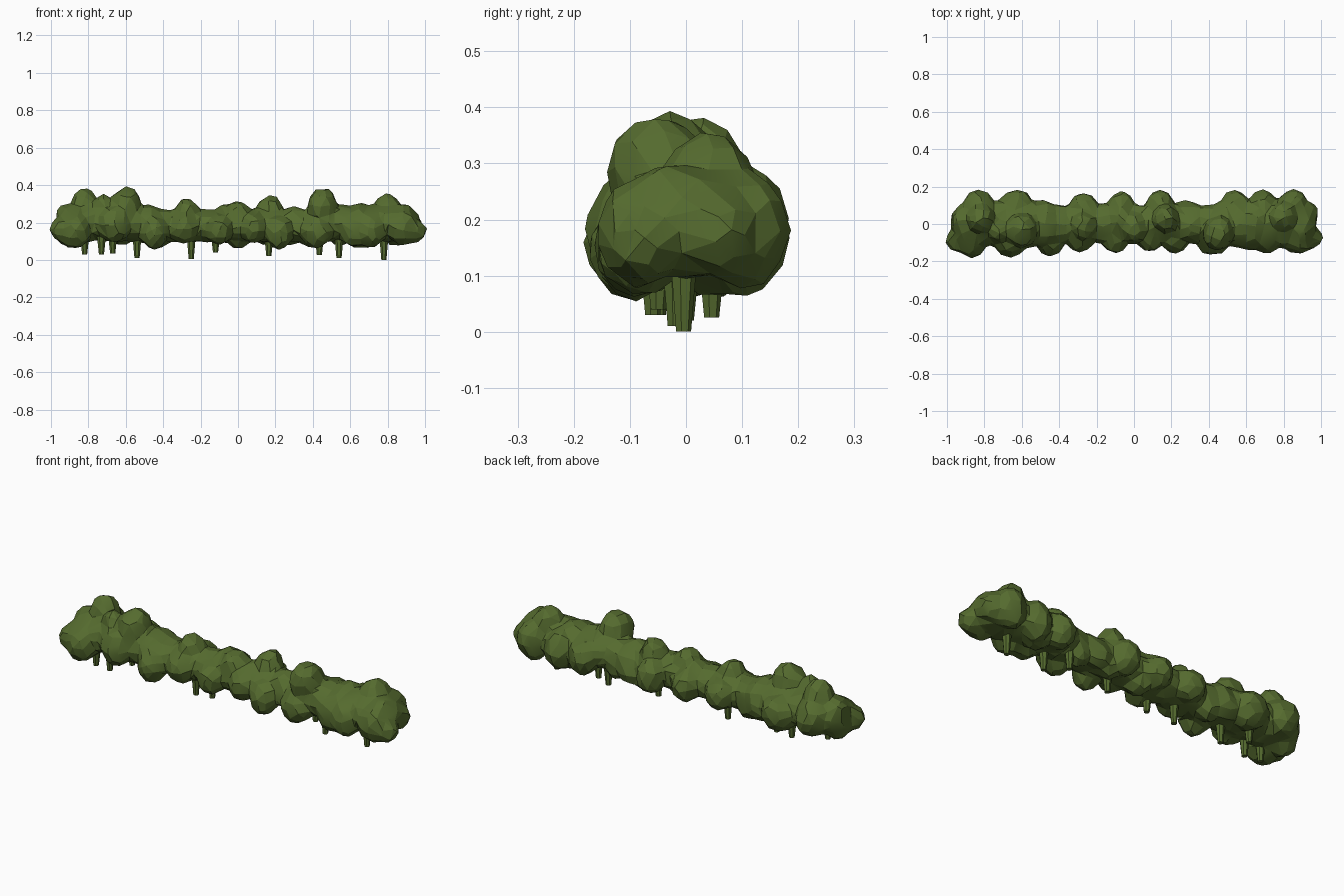
import bpy, bmesh, math, random
from mathutils import Vector, Matrix
random.seed(4)

green = bpy.data.materials.new("leaf green")
green.diffuse_color = (0.091, 0.147, 0.028, 1)


def blob(bm, x, y, z, rx, ry, rz, jitter=0.08):
    """Add one lumpy ellipsoid clump of leaves."""
    made = bmesh.ops.create_icosphere(bm, subdivisions=2, radius=1)["verts"]
    for v in made:
        k = 1 + random.uniform(-jitter, jitter)
        v.co = Vector((x + v.co.x * rx * k, y + v.co.y * ry * k, z + v.co.z * rz * k))


# Core of the hedge: thin in the middle, fuller at both ends
bm = bmesh.new()
for i in range(23):
    x = -0.88 + i * 0.08
    full = abs(x) > 0.45
    r = 0.13 if full else 0.11
    blob(bm, x, 0, 0.195 if full else 0.182, 0.10, r, 0.102 if full else 0.092, 0.04)

# Top clumps: x, y, peak height, half width
for x, y, top, r in [(-0.92, 0.02, 0.30, 0.06), (-0.82, 0.03, 0.385, 0.075), (-0.72, -0.04, 0.355, 0.055),
                     (-0.60, -0.03, 0.39, 0.085), (-0.46, 0.0, 0.29, 0.07), (-0.27, -0.01, 0.33, 0.07),
                     (-0.07, 0.03, 0.30, 0.06), (0.0, -0.02, 0.315, 0.075), (0.17, 0.03, 0.348, 0.07),
                     (0.30, -0.01, 0.285, 0.07), (0.45, -0.05, 0.392, 0.085), (0.65, 0.02, 0.305, 0.07),
                     (0.80, 0.04, 0.355, 0.075), (0.89, -0.03, 0.30, 0.06)]:
    blob(bm, x, y, (top + 0.18) / 2, r, r * 1.1, (top - 0.18) / 2 + 0.002)

# Back and front clumps: x, side reach, centre height, half width, half height
for x, reach, z, r, h in [(-0.83, 0.182, 0.20, 0.085, 0.10), (-0.63, 0.185, 0.175, 0.095, 0.10),
                          (-0.50, 0.13, 0.16, 0.08, 0.075), (-0.27, 0.167, 0.175, 0.085, 0.085),
                          (-0.07, 0.175, 0.175, 0.075, 0.09), (0.14, 0.185, 0.175, 0.08, 0.095),
                          (0.28, 0.13, 0.15, 0.08, 0.07), (0.54, 0.182, 0.17, 0.08, 0.10),
                          (0.69, 0.185, 0.17, 0.075, 0.11), (0.85, 0.185, 0.18, 0.085, 0.11),
                          (-0.87, -0.18, 0.155, 0.09, 0.10), (-0.66, -0.18, 0.19, 0.09, 0.10),
                          (-0.45, -0.172, 0.145, 0.08, 0.092), (-0.29, -0.15, 0.17, 0.08, 0.085),
                          (-0.10, -0.16, 0.16, 0.075, 0.085), (0.08, -0.15, 0.17, 0.07, 0.085),
                          (0.22, -0.16, 0.145, 0.075, 0.09), (0.42, -0.168, 0.15, 0.09, 0.09),
                          (0.62, -0.14, 0.16, 0.08, 0.095), (0.71, -0.162, 0.16, 0.085, 0.10),
                          (0.88, -0.16, 0.175, 0.085, 0.10)]:
    blob(bm, x, reach * 0.52, z, r, abs(reach) * 0.49, h)

# Low clumps and pointed ends
for x, y, z, r in [(-0.91, 0.0, 0.145, 0.075), (0.0, 0.02, 0.125, 0.07), (0.2, 0.05, 0.125, 0.068),
                   (-0.42, 0.04, 0.13, 0.068), (0.64, 0.05, 0.13, 0.073), (0.38, 0.04, 0.135, 0.068),
                   (-0.94, -0.085, 0.165, 0.07), (-0.92, 0.03, 0.2, 0.065),
                   (0.945, -0.075, 0.155, 0.066), (0.915, 0.055, 0.18, 0.075)]:
    blob(bm, x, y, z, r, r * 0.95, r)

me = bpy.data.meshes.new("hedge_foliage")
bm.to_mesh(me)
bm.free()
me.materials.append(green)
hedge = bpy.data.objects.new("hedge_foliage", me)
bpy.context.collection.objects.link(hedge)

# Fuse the clumps and reduce them to broad facets
m = hedge.modifiers.new("fuse", 'REMESH')
m.mode = 'VOXEL'
m.voxel_size = 0.014
m = hedge.modifiers.new("soften", 'SMOOTH')
m.factor = 0.5
m.iterations = 8
m = hedge.modifiers.new("facets", 'DECIMATE')
m.ratio = 0.06


# Short tapered stems under the hedge: x, y, foot height
bm = bmesh.new()
for x, y, foot in [(-0.82, -0.05, 0.03), (-0.73, -0.06, 0.03), (-0.67, 0.045, 0.035), (-0.54, -0.01, 0.01),
                   (-0.25, -0.005, 0.005), (-0.12, -0.05, 0.04), (0.165, 0.0, 0.02), (0.435, 0.045, 0.025),
                   (0.54, -0.02, 0.01), (0.78, -0.005, 0.0)]:
    h = 0.14 - foot
    bmesh.ops.create_cone(bm, cap_ends=True, segments=7, radius1=0.014, radius2=0.026, depth=h,
                          matrix=Matrix.Translation((x, y, foot + h / 2)))
me = bpy.data.meshes.new("stems")
bm.to_mesh(me)
bm.free()
me.materials.append(green)
stems = bpy.data.objects.new("stems", me)
bpy.context.collection.objects.link(stems)

# Apply the modifiers and keep the facets crisp
for ob in (hedge, stems):
    bpy.ops.object.select_all(action='DESELECT')
    ob.select_set(True)
    bpy.context.view_layer.objects.active = ob
    bpy.ops.object.convert(target='MESH')
    bpy.ops.object.shade_smooth_by_angle(angle=math.radians(15))
